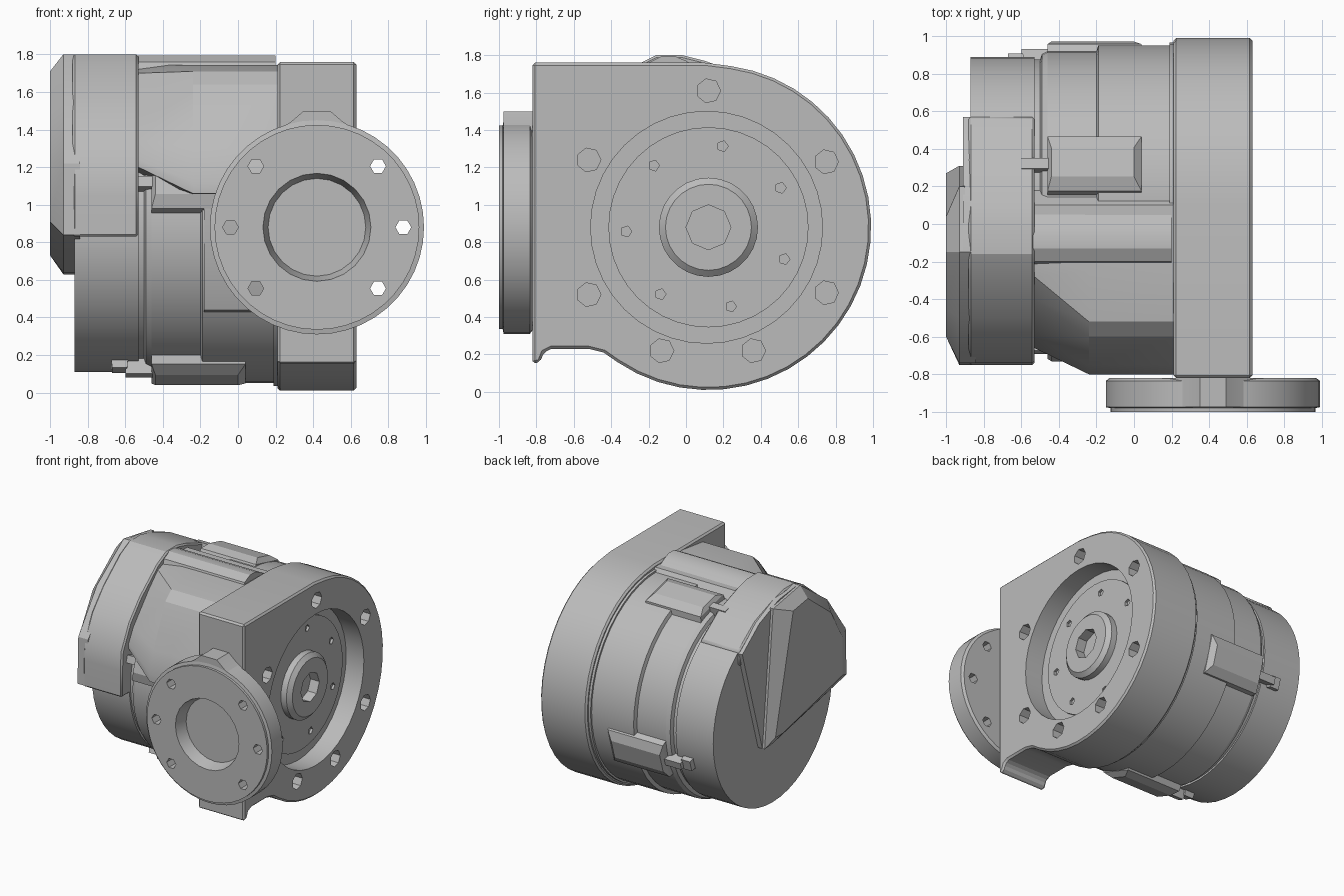
import bpy, bmesh
from math import cos, sin, pi, radians
from mathutils import Vector

cube = bpy.data.objects.get("Cube")
if cube:
    bpy.data.objects.remove(cube, do_unlink=True)

metal = bpy.data.materials.new("cast_grey")
metal.use_nodes = True
GREY = (0.5, 0.5, 0.5, 1)
metal.diffuse_color = GREY
metal.node_tree.nodes["Principled BSDF"].inputs["Base Color"].default_value = GREY

CY, CZ = 0.12, 0.88     # main axis, along x
FX, FZ = 0.42, 0.88     # side flange axis, along y


def along_x(profile, x):
    return [Vector((x, y, z)) for y, z in profile]


def along_y(profile, y):
    return [Vector((x, y, z)) for x, z in profile]


def circle(a, b, r, n=40, start=0.0, rb=None):
    rb = rb or r
    return [(a + r * cos(start + 2 * pi * i / n), b + rb * sin(start + 2 * pi * i / n)) for i in range(n)]


def loft(name, *solids, bevel=0):
    """Each solid is a list of rings with equal point counts, capped at both ends."""
    bm = bmesh.new()
    for rings in solids:
        vs = [[bm.verts.new(p) for p in ring] for ring in rings]
        n = len(vs[0])
        for lo, hi in zip(vs, vs[1:]):
            for i in range(n):
                bm.faces.new((lo[i], lo[(i + 1) % n], hi[(i + 1) % n], hi[i]))
        bm.faces.new(vs[0])
        bm.faces.new(vs[-1])
    bmesh.ops.recalc_face_normals(bm, faces=bm.faces)
    mesh = bpy.data.meshes.new(name)
    bm.to_mesh(mesh)
    bm.free()
    mesh.materials.append(metal)
    obj = bpy.data.objects.new(name, mesh)
    bpy.context.collection.objects.link(obj)
    if bevel:
        mod = obj.modifiers.new("edge_bevel", 'BEVEL')
        mod.width, mod.segments = bevel, 1
        mod.limit_method, mod.angle_limit = 'ANGLE', radians(40)
    smooth(obj)
    return obj


def smooth(obj):
    bpy.ops.object.select_all(action='DESELECT')
    obj.select_set(True)
    bpy.context.view_layer.objects.active = obj
    bpy.ops.object.shade_smooth_by_angle(angle=radians(25))


def cut(obj, *solids):
    cutter = loft(obj.name + "_cutter", *solids)
    cutter.hide_render = True
    mod = obj.modifiers.new("cut", 'BOOLEAN')
    mod.operation, mod.solver, mod.object = 'DIFFERENCE', 'EXACT', cutter
    bpy.context.view_layer.objects.active = obj
    for m in list(obj.modifiers):
        bpy.ops.object.modifier_apply(modifier=m.name)
    bpy.data.objects.remove(cutter, do_unlink=True)
    smooth(obj)


def tube_x(a, b, r, x0, x1, n=40, r1=None):
    return [along_x(circle(a, b, r, n), x0), along_x(circle(a, b, r1 or r, n), x1)]


def tube_y(a, b, r, y0, y1, n=40, r1=None):
    return [along_y(circle(a, b, r, n), y0), along_y(circle(a, b, r1 or r, n), y1)]


# Mounting plate: round on the back, square on the front, small foot lip
arc = [(CY + 0.87 * cos(a), CZ + 0.87 * sin(a))
       for a in [radians(82 - 206 * i / 26) for i in range(27)]]
plate_outline = [(-0.82, 1.76), (0.1, 1.76)] + arc + [
    (-0.44, 0.21), (-0.52, 0.23), (-0.72, 0.23), (-0.76, 0.21), (-0.78, 0.16), (-0.82, 0.15)]
plate = loft("mounting_plate", [along_x(plate_outline, 0.21), along_x(plate_outline, 0.63)], bevel=0.014)
bolts = [(0.12, 1.61), (0.75, 1.23), (0.75, 0.53), (0.36, 0.22), (-0.13, 0.22), (-0.52, 0.52), (-0.52, 1.24)]
cut(plate, tube_x(0.11, CZ, 0.62, 0.47, 0.7),
    *[tube_x(y, z, 0.065, 0.5, 0.7, 7) for y, z in bolts])

# Bearing disc and hub in the plate recess
disc = loft("bearing_disc", tube_x(CY, CZ, 0.535, 0.45, 0.49))
cut(disc, *[tube_x(y, z, 0.03, 0.46, 0.55, 5) for y, z in circle(CY, CZ, 0.44, 7, 0.5)])
hub = loft("output_hub", [along_x(circle(CY, CZ, r, 28), x) for r, x in
                          ((0.265, 0.46), (0.265, 0.54), (0.23, 0.57))])
cut(hub, tube_x(CY, CZ, 0.12, 0.475, 0.65, 8))

# Stepped motor housing, turned about the main axis
steps = [(0.77, -0.87), (0.77, -0.53), (0.755, -0.53), (0.755, -0.5), (0.785, -0.49), (0.80, -0.46),
         (0.80, -0.2), (0.83, -0.19), (0.83, 0.19), (0.845, 0.19), (0.845, 0.23)]
loft("motor_housing", [along_x(circle(CY, CZ, r, 48), x) for r, x in steps])

# Four clamping lugs and clips around the housing
def turned(points, angle):
    """Points are (x, sideways, radius) turned about the main axis."""
    c, s = cos(angle), sin(angle)
    return [Vector((x, CY + r * c - t * s, CZ + r * s + t * c)) for x, t, r in points]


def block(x0, x1, half, r, angle):
    return turned([(x0, -half, r), (x1, -half, r), (x1, half, r), (x0, half, r)], angle)


for name, degrees in (("top", 76), ("back", -17), ("bottom", -110), ("front", 163)):
    a = radians(degrees)
    loft(name + "_lug", [block(-0.46, 0.04, 0.17, 0.74, a), block(-0.46, 0.04, 0.15, 0.83, a),
                         block(-0.44, 0.0, 0.08, 0.865, a)])
    loft(name + "_clip",
         [block(-0.68, -0.58, 0.05, 0.7, a), block(-0.67, -0.59, 0.045, 0.81, a)],
         [block(-0.6, -0.45, 0.03, 0.7, a), block(-0.6, -0.45, 0.03, 0.84, a)])

# Neck joining cover and plate, tapering towards the cover
neck_wide = [(0.2, 1.6), (0.1, 1.74), (-0.25, 1.745), (-0.52, 1.71), (-0.6, 1.64), (-0.75, 1.3),
             (-0.8, 1.12), (-0.8, 1.06), (-0.6, 1.05), (0, 1.2)]
neck_slim = [(0.2, 1.6), (0.1, 1.74), (-0.15, 1.74), (-0.28, 1.7), (-0.4, 1.58), (-0.6, 1.35),
             (-0.66, 1.24), (-0.66, 1.2), (-0.5, 1.15), (0, 1.2)]
loft("connection_neck", [along_x(neck_wide, 0.22), along_x(neck_wide, -0.24), along_x(neck_slim, -0.53)])
lower = [(-0.45, 0.4), (-0.62, 0.44), (-0.71, 0.7), (-0.72, 1.1), (-0.4, 1.1)]
loft("neck_base", [along_x(lower, 0.22), along_x(lower, -0.18)])
ridge = [(0.05, 1.6), (0.05, 1.74), (0.0, 1.77), (-0.06, 1.795), (-0.13, 1.795), (-0.2, 1.76), (-0.25, 1.6)]
loft("top_ridge", [along_x(ridge, 0.2), along_x(ridge, -0.55)])

# Terminal cover wrapping the upper front of the housing
cover = [(0.57, 1.4), (0.57, 1.52), (0.35, 1.68), (0.1, 1.77), (-0.02, 1.8), (-0.16, 1.8), (-0.28, 1.74),
         (-0.5, 1.56), (-0.64, 1.4), (-0.74, 1.2), (-0.75, 1.05), (-0.75, 0.83), (-0.5, 0.83), (0, 1.2)]
loft("terminal_cover", [along_x(cover, -0.53), along_x(cover, -0.88)], bevel=0.012)

# Raised end cap, ending in a tip below the axis
cap_low = [(0.57, 1.5), (0.35, 1.67), (0.1, 1.77), (-0.15, 1.8), (-0.5, 1.55), (-0.74, 1.22),
           (-0.75, 0.84), (0.2, 0.64), (0.31, 0.63)]
loft("end_cap_base", [along_x(cap_low, -0.84), along_x(cap_low, -0.91)])
cap_mid = [(0.2, 1.74), (-0.15, 1.8), (-0.5, 1.55), (-0.74, 1.22), (-0.75, 0.84), (0.2, 0.64), (0.31, 0.63)]
cap_top = [(0.04, 1.68), (-0.15, 1.71), (-0.45, 1.48), (-0.6, 1.22), (-0.6, 0.91), (0.17, 0.73), (0.27, 0.73)]
loft("end_cap", [along_x(cap_mid, -0.9), along_x(cap_mid, -0.93), along_x(cap_top, -1.0)])

# Side flange with bolt holes, stepped bore and top tab
flange = loft("side_flange", [along_y(circle(FX, FZ, r, 44), y) for r, y in
                              ((0.55, -0.82), (0.57, -0.835), (0.57, -0.975), (0.545, -0.98), (0.545, -1.0))])
cut(flange, tube_y(FX, FZ, 0.315, -1.1, -0.9, 24, 0.26),
    [along_y(circle(FX, FZ, 0.1, 8, pi / 8, 0.175), y) for y in (-0.92, -0.84)],
    *[tube_y(FX + 0.46 * cos(a), FZ + 0.46 * sin(a), 0.042, -1.1, -0.7, 6)
      for a in map(radians, (0, 45, 135, 180, 225, 315))])
key = [(FX - 0.015, FZ - 0.16), (FX + 0.015, FZ - 0.16), (FX + 0.015, FZ + 0.16), (FX - 0.015, FZ + 0.16)]
loft("bore_key", [along_y(key, -0.83), along_y(key, -0.89)])
tab = [(0.15, 1.36), (0.28, 1.44), (0.35, 1.5), (0.49, 1.5), (0.56, 1.44), (0.69, 1.36)]
loft("flange_tab", [along_y(tab, -0.82), along_y(tab, -0.975)])
